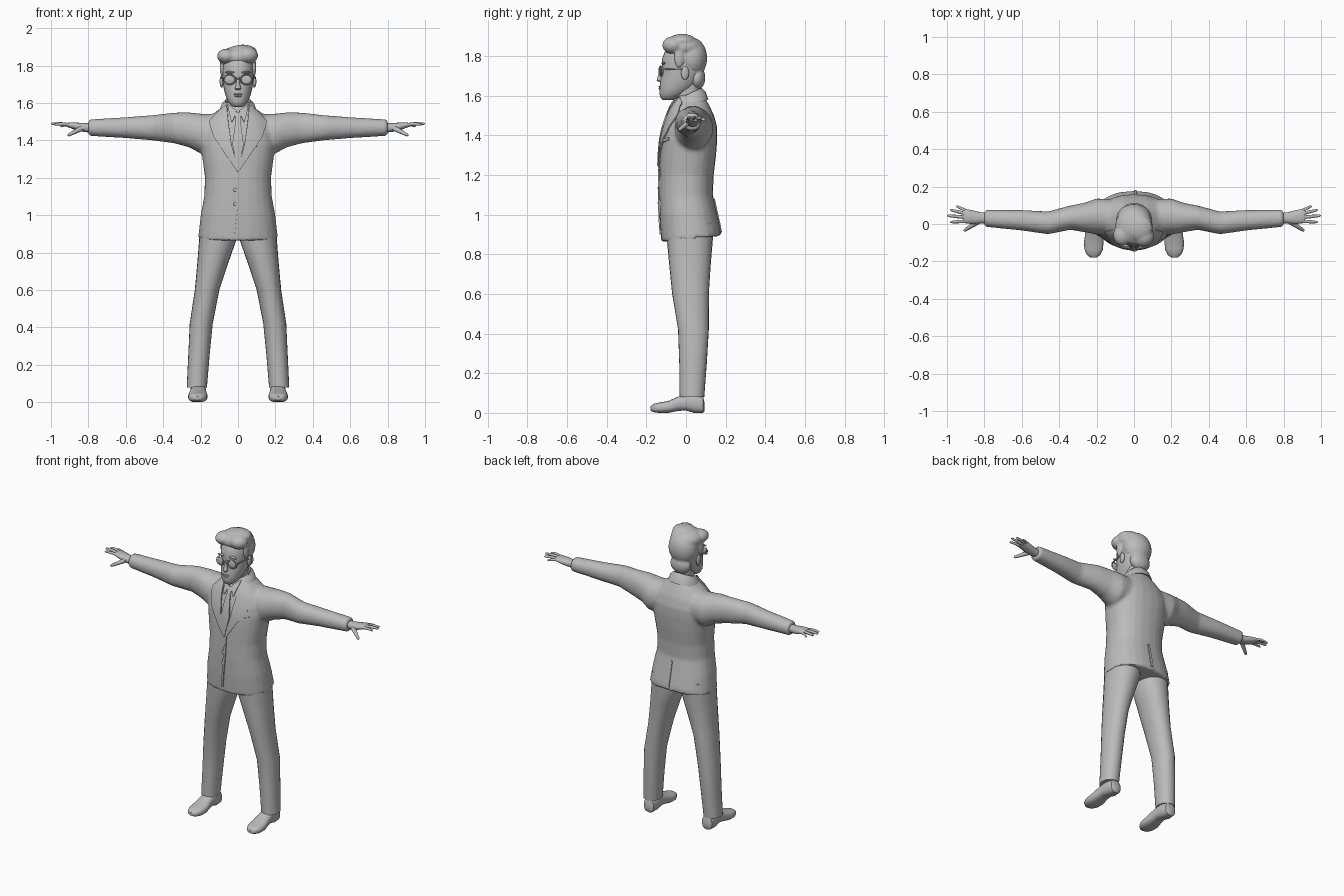
import bpy, bmesh, math
from mathutils import Vector, Matrix
from mathutils.bvhtree import BVHTree

if "Cube" in bpy.data.objects:
    bpy.data.objects.remove(bpy.data.objects["Cube"])

GREY = bpy.data.materials.new("plain_grey")
GREY.diffuse_color = (0.5, 0.5, 0.5, 1)
GREY.use_nodes = True
GREY.node_tree.nodes["Principled BSDF"].inputs["Base Color"].default_value = GREY.diffuse_color


def finish(name, bm):
    bmesh.ops.recalc_face_normals(bm, faces=bm.faces)
    me = bpy.data.meshes.new(name)
    bm.to_mesh(me)
    bm.free()
    me.materials.append(GREY)
    ob = bpy.data.objects.new(name, me)
    bpy.context.collection.objects.link(ob)
    return ob


def ring(c, u, v, n=24, p=2.3):
    """Superellipse around c with half axes u and v."""
    out = []
    for i in range(n):
        a = 2 * math.pi * i / n
        ca, sa = math.cos(a), math.sin(a)
        out.append(Vector(c) + Vector(u) * math.copysign(abs(ca) ** (2 / p), ca)
                   + Vector(v) * math.copysign(abs(sa) ** (2 / p), sa))
    return out


def loft(bm, rings):
    vs = [[bm.verts.new(p) for p in r] for r in rings]
    n = len(vs[0])
    for a, b in zip(vs, vs[1:]):
        for i in range(n):
            bm.faces.new((a[i], a[(i + 1) % n], b[(i + 1) % n], b[i]))
    bm.faces.new(vs[0][::-1])
    bm.faces.new(vs[-1])


def level(z, w, yf, yb, x=0, tilt=0, p=2.3):
    """Horizontal ring given half width, front y and back y."""
    d = (yb - yf) / 2
    return ring((x, (yf + yb) / 2, z), (w, 0, 0), (0, d, d * tilt), p=p)


def blob(bm, c, r):
    m = Matrix.Translation(c) @ Matrix.Diagonal((*r, 1))
    bmesh.ops.create_uvsphere(bm, u_segments=20, v_segments=12, radius=1, matrix=m)


def rod(bm, pts, radii, n=10):
    pts = [Vector(p) for p in pts]
    d = (pts[-1] - pts[0]).normalized()
    u = d.cross(Vector((0, 0, 1))).normalized()
    v = u.cross(d)
    loft(bm, [ring(p, u * r, v * r, n, 2) for p, r in zip(pts, radii)])


def fuse(ob, voxel, rounds):
    m = ob.modifiers.new("fuse", 'REMESH')
    m.mode, m.voxel_size, m.use_smooth_shade = 'VOXEL', voxel, True
    s = ob.modifiers.new("relax", 'SMOOTH')
    s.factor, s.iterations = 0.5, rounds


# Jacket: body and both sleeves fused together
bm = bmesh.new()
body = [(.925, .208, -.13, .175), (1.0, .2, -.134, .158), (1.1, .181, -.136, .136),
        (1.2, .177, -.135, .14), (1.3, .19, -.132, .152), (1.38, .2, -.125, .158),
        (1.44, .195, -.112, .158), (1.5, .17, -.092, .142), (1.54, .135, -.075, .123),
        (1.575, .09, -.056, .105), (1.605, .065, -.042, .085)]
loft(bm, [level(.878, .214, -.125, .178, tilt=.1)] + [level(*b) for b in body])
sleeve = [(.08, .04, .09, 1.34, 1.54), (.2, .04, .097, 1.33, 1.543), (.26, .035, .08, 1.362, 1.55),
          (.34, .034, .065, 1.384, 1.549), (.46, .006, .061, 1.4, 1.535),
          (.6, .02, .055, 1.412, 1.524), (.8, .031, .046, 1.424, 1.512)]
for s in (-1, 1):
    loft(bm, [ring((s * x, y, (a + b) / 2), (0, r, 0), (0, 0, (b - a) / 2), p=2.1)
              for x, y, r, a, b in sleeve])
jacket = finish("jacket", bm)
fuse(jacket, .011, 4)
bpy.context.view_layer.update()
surface = BVHTree.FromObject(jacket, bpy.context.evaluated_depsgraph_get())


def resample(line, k=5):
    pts = [Vector(a).lerp(Vector(b), i / k) for a, b in zip(line, line[1:]) for i in range(k)]
    return pts + [Vector(line[-1])]


def plate(name, left, right, lift=.003, back=False, thick=.007):
    """Thin sheet laid on the jacket between two (x, z) edge lines."""
    bm = bmesh.new()
    side = 1 if back else -1
    rows = []
    for a, b in zip(resample(left), resample(right)):
        row = []
        for j in range(6):
            p = a.lerp(b, j / 5)
            hit = surface.ray_cast(Vector((p.x, side, p.y)), Vector((0, -side, 0)))[0]
            row.append(bm.verts.new((p.x, (hit.y if hit else side * .05) + side * lift, p.y)))
        rows.append(row)
    for a, b in zip(rows, rows[1:]):
        for j in range(5):
            bm.faces.new((a[j], a[j + 1], b[j + 1], b[j]))
    bmesh.ops.remove_doubles(bm, verts=bm.verts, dist=.0005)
    m = finish(name, bm).modifiers.new("thickness", 'SOLIDIFY')
    m.thickness, m.offset = thick, 0


# Lapels, collar points, tie, front edge, pocket and back vent
for s, side in ((-1, "left"), (1, "right")):
    def f(*pts):
        return [(s * x, z) for x, z in pts]
    plate("lapel_" + side, f((.06, 1.59), (.052, 1.5), (.035, 1.38), (-.004, 1.235)),
          f((.1, 1.56), (.155, 1.5), (.13, 1.42), (.006, 1.235)), .005)
    plate("shirt_collar_" + side, f((.008, 1.56), (.012, 1.54), (.03, 1.5)),
          f((.055, 1.595), (.05, 1.56), (.036, 1.5)), .009)
plate("tie", [(-.018, 1.55), (-.012, 1.51), (-.03, 1.38), (-.003, 1.245)],
      [(.018, 1.55), (.012, 1.51), (.03, 1.38), (.003, 1.245)], .009)
plate("front_edge", [(0, 1.24), (-.012, 1.1), (-.03, .9)], [(.012, 1.24), (.004, 1.1), (-.018, .9)])
plate("chest_pocket", [(.1, 1.38), (.1, 1.365)], [(.15, 1.39), (.15, 1.375)])
plate("back_vent", [(.0, 1.08), (.0, .91)], [(.012, 1.08), (.016, .91)], .002, True)

bm = bmesh.new()
for z in (1.135, 1.06):
    blob(bm, (-.015, -.137, z), (.01, .006, .01))
finish("buttons", bm)

# Jacket collar standing round the back of the neck, and shirt band
bm = bmesh.new()
rows = []
for k in range(21):
    a = math.radians(-35 + 250 * k / 20)
    c, q = math.cos(a), math.sin(a)
    rows.append([bm.verts.new((c * r, .015 + q * r * .95, z + q * .03))
                 for r, z in ((.1, 1.55), (.085, 1.59), (.068, 1.607), (.06, 1.57))])
for a, b in zip(rows, rows[1:]):
    for j in range(3):
        bm.faces.new((a[j], a[j + 1], b[j + 1], b[j]))
m = finish("jacket_collar", bm).modifiers.new("thickness", 'SOLIDIFY')
m.thickness, m.offset = .006, 0
bm = bmesh.new()
loft(bm, [level(1.53, .066, -.06, .075, tilt=.3), level(1.6, .058, -.05, .07, tilt=.4)])
finish("shirt_band", bm)

# Neck and head
bm = bmesh.new()
loft(bm, [level(1.53, .055, -.045, .07), level(1.6, .052, -.05, .065), level(1.69, .055, -.06, .075)])
finish("neck", bm)
bm = bmesh.new()
face = [(1.578, .022, -.115, -.065), (1.588, .038, -.128, -.04), (1.61, .055, -.134, 0),
        (1.64, .067, -.134, .045), (1.68, .077, -.129, .075), (1.715, .082, -.12, .088),
        (1.75, .085, -.122, .095), (1.79, .086, -.12, .098), (1.84, .076, -.1, .09),
        (1.875, .045, -.06, .06)]
loft(bm, [level(*r, p=2.1) for r in face])
finish("head", bm)

# Nose, lips, brows and ears
bm = bmesh.new()
loft(bm, [ring((0, y, z), (w, 0, 0), (0, d, 0), 12, 2) for z, w, y, d in
          ((1.74, .008, -.118, .008), (1.7, .01, -.128, .014), (1.678, .017, -.131, .017),
           (1.67, .012, -.128, .01))])
finish("nose", bm)
bm = bmesh.new()
blob(bm, (0, -.131, 1.646), (.024, .008, .005))
blob(bm, (0, -.131, 1.637), (.02, .008, .005))
finish("lips", bm)
for s, side in ((-1, "left"), (1, "right")):
    bm = bmesh.new()
    blob(bm, (s * .088, -.005, 1.715), (.01, .02, .034))
    finish("ear_" + side, bm)
    bm = bmesh.new()
    blob(bm, (s * .042, -.114, 1.764), (.027, .01, .006))
    finish("brow_" + side, bm)

# Glasses: rims, lenses, bridge and temples
bm = bmesh.new()
for s in (-1, 1):
    c = Vector((s * .044, -.126, 1.725))
    n = 24
    vs = []
    for i in range(n):
        a = 2 * math.pi * i / n
        d = Vector((math.cos(a), s * math.cos(a) * .3, math.sin(a) * .85))
        vs.append([bm.verts.new(c + d * (.03 + .004 * math.cos(t)) + Vector((0, .004 * math.sin(t), 0)))
                   for t in (0, math.pi / 2, math.pi, 3 * math.pi / 2)])
    for i in range(n):
        for j in range(4):
            k, l = (i + 1) % n, (j + 1) % 4
            bm.faces.new((vs[i][j], vs[k][j], vs[k][l], vs[i][l]))
    blob(bm, c, (.028, .006, .024))
    rod(bm, [(s * .073, -.118, 1.733), (s * .092, -.01, 1.735)], [.004, .004], 6)
rod(bm, [(-.016, -.134, 1.73), (.016, -.134, 1.73)], [.004, .004], 6)
finish("glasses", bm)

# Hair with a swept quiff
bm = bmesh.new()
for c, r in (((0, .027, 1.79), (.095, .08, .105)), ((0, -.012, 1.845), (.101, .1, .058)),
             ((-.062, -.06, 1.85), (.05, .056, .04)), ((.05, -.065, 1.855), (.058, .055, .045)),
             ((.025, -.02, 1.877), (.075, .07, .035)), ((0, .055, 1.69), (.07, .043, .06)),
             ((-.085, -.035, 1.79), (.013, .025, .05)), ((.085, -.035, 1.79), (.013, .025, .05))):
    blob(bm, c, r)
fuse(finish("hair", bm), .007, 3)

# Trousers, shoes and hands on both sides
leg = [(.96, .02, .2, -.1, .14), (.87, .008, .208, -.096, .135), (.75, .05, .217, -.085, .125),
       (.6, .1, .231, -.07, .115), (.42, .135, .258, -.04, .115), (.25, .152, .266, -.034, .105),
       (.08, .166, .274, -.032, .092)]
shoe = [(.094, .02, .01, .05), (.085, .036, 0, .085), (.04, .043, 0, .1), (.0, .041, .012, .095),
        (-.04, .045, .01, .082), (-.09, .052, 0, .06), (-.135, .05, 0, .052), (-.165, .036, .004, .045),
        (-.18, .016, .012, .032)]
fingers = [(.07, .95, .096, 1.475, .008), (.055, .985, .076, 1.486, .009), (.035, 1.0, .045, 1.49, .0095),
           (.015, .983, .01, 1.486, .009)]
for s, side in ((-1, "left"), (1, "right")):
    bm = bmesh.new()
    loft(bm, [level(z, (b - a) / 2, f, k, x=s * (a + b) / 2, p=2.15) for z, a, b, f, k in leg])
    finish("trouser_leg_" + side, bm)
    bm = bmesh.new()
    loft(bm, [ring((s * (.213 + .02 * max(0, -y)), y, (a + b) / 2), (w, 0, 0), (0, 0, (b - a) / 2), p=2.6)
              for y, w, a, b in shoe])
    finish("shoe_" + side, bm)
    bm = bmesh.new()
    loft(bm, [ring((s * x, y, z), (0, w, 0), (0, 0, h), 16) for x, y, z, w, h in
              ((.77, .032, 1.468, .03, .026), (.82, .033, 1.468, .029, .024),
               (.86, .036, 1.474, .037, .021), (.9, .042, 1.482, .038, .015),
               (.915, .043, 1.483, .034, .01))])
    for y0, x, y, z, r in fingers:
        a, b = Vector((s * .895, y0, 1.482)), Vector((s * x, y, z))
        rod(bm, [a, a.lerp(b, .55) + Vector((0, 0, .004)), a.lerp(b, .93), b], [r, r * .95, r * .7, r * .2])
    a, b = Vector((s * .835, .012, 1.465)), Vector((s * .91, -.037, 1.426))
    rod(bm, [a, a.lerp(b, .55), a.lerp(b, .93), b], [.015, .011, .008, .003])
    finish("hand_" + side, bm)

# Bake modifiers and smooth the shading
bpy.ops.object.select_all(action='SELECT')
bpy.context.view_layer.objects.active = jacket
bpy.ops.object.convert(target='MESH')
bpy.ops.object.shade_smooth_by_angle(angle=math.radians(45))
